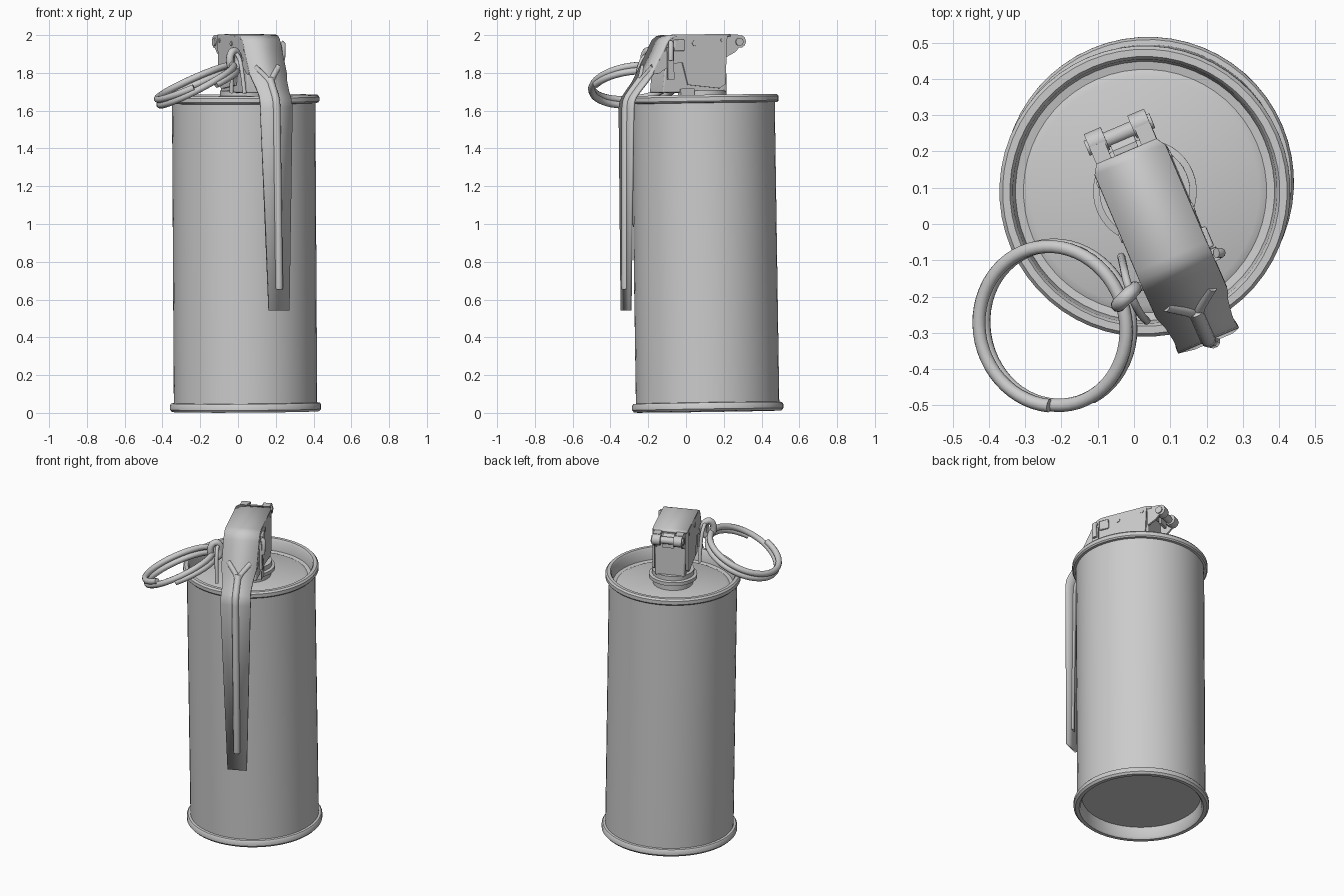
import bpy, bmesh, math
from mathutils import Matrix, Vector

if "Cube" in bpy.data.objects:
    bpy.data.objects.remove(bpy.data.objects["Cube"])

# Slightly tilted can axis, fuze assembly turned 23 degrees
tilt = Vector((0, 0, 1)).rotation_difference(Vector((-0.006, -0.015, 1))).to_matrix().to_4x4()
M = Matrix.Translation((0.04, 0.115, 0.007)) @ tilt @ Matrix.Rotation(math.radians(23), 4, 'Z')


def finish(obj, angle=35, mat=M):
    obj.matrix_world = mat
    bpy.ops.object.select_all(action='DESELECT')
    obj.select_set(True)
    bpy.context.view_layer.objects.active = obj
    if obj.type == 'CURVE':
        bpy.ops.object.convert(target='MESH')
    bpy.ops.object.shade_smooth_by_angle(angle=math.radians(angle))
    return bpy.context.object


def from_bm(name, bm):
    bmesh.ops.recalc_face_normals(bm, faces=bm.faces)
    me = bpy.data.meshes.new(name)
    bm.to_mesh(me)
    bm.free()
    obj = bpy.data.objects.new(name, me)
    bpy.context.collection.objects.link(obj)
    return obj


def lathe(name, profile, seg=56):
    bm = bmesh.new()
    vs = [bm.verts.new((r, 0, z)) for r, z in profile]
    es = [bm.edges.new(p) for p in zip(vs, vs[1:])]
    bmesh.ops.spin(bm, geom=vs + es, axis=(0, 0, 1), cent=(0, 0, 0), steps=seg, angle=2 * math.pi)
    bmesh.ops.remove_doubles(bm, verts=bm.verts, dist=1e-4)
    return finish(from_bm(name, bm))


def plate(name, pts, u0, u1, bevel=0.0):
    # side outline (v, w) extruded across u
    bm = bmesh.new()
    f = bm.faces.new([bm.verts.new((u0, v, w)) for v, w in pts])
    r = bmesh.ops.extrude_face_region(bm, geom=[f])
    bmesh.ops.translate(bm, vec=(u1 - u0, 0, 0), verts=[g for g in r['geom'] if isinstance(g, bmesh.types.BMVert)])
    obj = from_bm(name, bm)
    if bevel:
        b = obj.modifiers.new('bevel', 'BEVEL')
        b.width, b.segments = bevel, 2
    return finish(obj)


def wire(name, pts, rad, mat=M, cyclic=False, smooth=False):
    cu = bpy.data.curves.new(name, 'CURVE')
    cu.dimensions = '3D'
    cu.bevel_depth, cu.bevel_resolution, cu.use_fill_caps = rad, 3, True
    s = cu.splines.new('NURBS' if smooth else 'POLY')
    s.points.add(len(pts) - 1)
    for p, co in zip(s.points, pts):
        p.co = (*co, 1)
    s.use_cyclic_u = cyclic
    if smooth:
        s.order_u, s.use_endpoint_u, s.resolution_u = 3, True, 6
    obj = bpy.data.objects.new(name, cu)
    bpy.context.collection.objects.link(obj)
    return finish(obj, 50, mat)


# Can with rolled rims and recessed ends
lathe('can_body', [
    (0, 0.075), (0.352, 0.075), (0.358, 0.012), (0.368, 0), (0.39, 0), (0.401, 0.012),
    (0.401, 0.035), (0.394, 0.045), (0.38, 0.047), (0.38, 1.632), (0.394, 1.634), (0.401, 1.642),
    (0.401, 1.664), (0.392, 1.675), (0.372, 1.675), (0.364, 1.664), (0.357, 1.60),
    (0.335, 1.596), (0.315, 1.606), (0, 1.606)])

# Threaded neck and collar of the fuze
lathe('fuze_neck', [(0, 1.60), (0.118, 1.60), (0.118, 1.642), (0.143, 1.646), (0.143, 1.668),
                    (0.125, 1.672), (0.125, 1.70), (0, 1.70)], 40)

# Fuze housing
plate('fuze_housing', [(0.10, 1.69), (0.10, 1.975), (-0.19, 1.975), (-0.245, 1.9), (-0.27, 1.69)],
      -0.092, 0.092, 0.008)
plate('housing_lug', [(-0.17, 1.655), (-0.09, 1.655), (-0.09, 1.71), (-0.17, 1.71)], 0.06, 0.1)

# Safety lever: bent strip of (v, w, half width)
prof = [(0.125, 1.99, 0.09), (0.10, 1.99, 0.106), (-0.19, 1.99, 0.106), (-0.215, 1.985, 0.107),
        (-0.238, 1.968, 0.107), (-0.252, 1.945, 0.107), (-0.268, 1.91, 0.107), (-0.33, 1.795, 0.106),
        (-0.36, 1.75, 0.095), (-0.405, 1.695, 0.088), (-0.425, 1.668, 0.088), (-0.436, 1.645, 0.09),
        (-0.441, 1.61, 0.091), (-0.461, 0.54, 0.058)]
bm = bmesh.new()
rows = [[bm.verts.new((s * h, v, w)) for s in (-1, 1)] for v, w, h in prof]
for a, b in zip(rows, rows[1:]):
    bm.faces.new((a[0], a[1], b[1], b[0]))
lever = from_bm('safety_lever', bm)
sol = lever.modifiers.new('thickness', 'SOLIDIFY')
sol.thickness, sol.offset = 0.014, 0
finish(lever)

# Lever side flanges
for s, n in ((-1, 'left'), (1, 'right')):
    plate('lever_flange_' + n, [(0.10, 1.99), (-0.19, 1.99), (-0.238, 1.968), (-0.268, 1.91), (-0.33, 1.795),
                                (-0.30, 1.79), (-0.22, 1.84), (-0.16, 1.85), (-0.13, 1.73), (0.05, 1.71),
                                (0.085, 1.73)], s * 0.096, s * 0.107)

# Pressed Y-shaped stiffening rib
stem = [(0, v - 0.005, w) for v, w in ((-0.35, 1.765), (-0.36, 1.75), (-0.405, 1.695), (-0.425, 1.668),
                                       (-0.436, 1.645), (-0.441, 1.61), (-0.459, 0.67), (-0.456, 0.655))]
wire('lever_rib', stem, 0.021)
for s, n in ((-1, 'left'), (1, 'right')):
    wire('rib_arm_' + n, [(s * 0.068, -0.312, 1.828), (s * 0.04, -0.332, 1.797), (0, -0.362, 1.75),
                          (0, -0.405, 1.698)], 0.016, smooth=True)

# Hinge at the back: pin, two curled knuckles, centre striker tongue
wire('hinge_pin', [(-0.098, 0.175, 1.955), (0.098, 0.175, 1.955)], 0.022)
for s, n in ((-1, 'left'), (1, 'right')):
    wire('hinge_knuckle_' + n, [(s * 0.04, 0.18, 1.957), (s * 0.09, 0.18, 1.957)], 0.034)
    plate('hinge_arm_' + n, [(0.09, 1.995), (0.175, 1.992), (0.175, 1.972), (0.09, 1.975)],
          s * 0.045, s * 0.09)
    plate('hinge_ear_' + n, [(0.09, 1.975), (0.18, 1.975), (0.19, 1.94), (0.15, 1.90), (0.09, 1.87)],
          s * 0.078, s * 0.09)
plate('striker_tongue', [(0.09, 1.985), (0.14, 1.985), (0.16, 1.965), (0.16, 1.90), (0.145, 1.90),
                         (0.145, 1.955), (0.09, 1.965)], -0.035, 0.035)

# Rivets on both sides
for s, n in ((-1, 'left'), (1, 'right')):
    for i, (v, w, r) in enumerate(((-0.09, 1.95, 0.014), (0.07, 1.965, 0.01))):
        wire(f'rivet_{n}_{i}', [(s * 0.09, v, w), (s * 0.111, v, w)], r)

# Safety pin through the housing, with splayed ends and a retaining clip
wire('pin_shaft', [(-0.14, -0.235, 1.87), (0.13, -0.235, 1.87)], 0.012)
wire('pin_bent_end', [(0.125, -0.235, 1.86), (0.13, -0.235, 1.945), (0.118, -0.23, 1.955)], 0.014)
plate('pin_clip', [(-0.25, 1.76), (-0.215, 1.76), (-0.215, 1.93), (-0.25, 1.93)], 0.106, 0.122)
plate('clip_tab', [(-0.21, 1.91), (-0.15, 1.91), (-0.15, 1.97), (-0.21, 1.97)], 0.1, 0.12, 0.005)

# Pin eye gripping the pull ring, with hanging prongs
eye = [(-0.158 + 0.03 * math.sin(a), -0.245 + 0.012 * math.sin(a), 1.865 + 0.05 * math.cos(a))
       for a in [i * math.tau / 20 for i in range(20)]]
wire('pin_eye', eye, 0.02, cyclic=True)
wire('pin_prongs', [(-0.13, -0.14, 1.69), (-0.132, -0.16, 1.84), (-0.14, -0.2, 1.9), (-0.145, -0.26, 1.9),
                    (-0.142, -0.31, 1.84), (-0.135, -0.33, 1.69)], 0.011, smooth=True)

# Split pull ring: almost two turns of wire, tilted up towards the pin
R = (Matrix.Translation((-0.218, -0.28, 1.735)) @ Matrix.Rotation(math.radians(-24), 4, 'Y')
     @ Matrix.Rotation(math.radians(6), 4, 'X'))
n = 112
coil = []
for i in range(n + 1):
    t = i / n
    a = math.radians(-65 + 690 * t)
    z = 0.018 * math.tanh((t - 0.5) * 9)
    coil.append((0.221 * math.cos(a), 0.221 * math.sin(a), z))
wire('pull_ring', coil, 0.0185, R)
